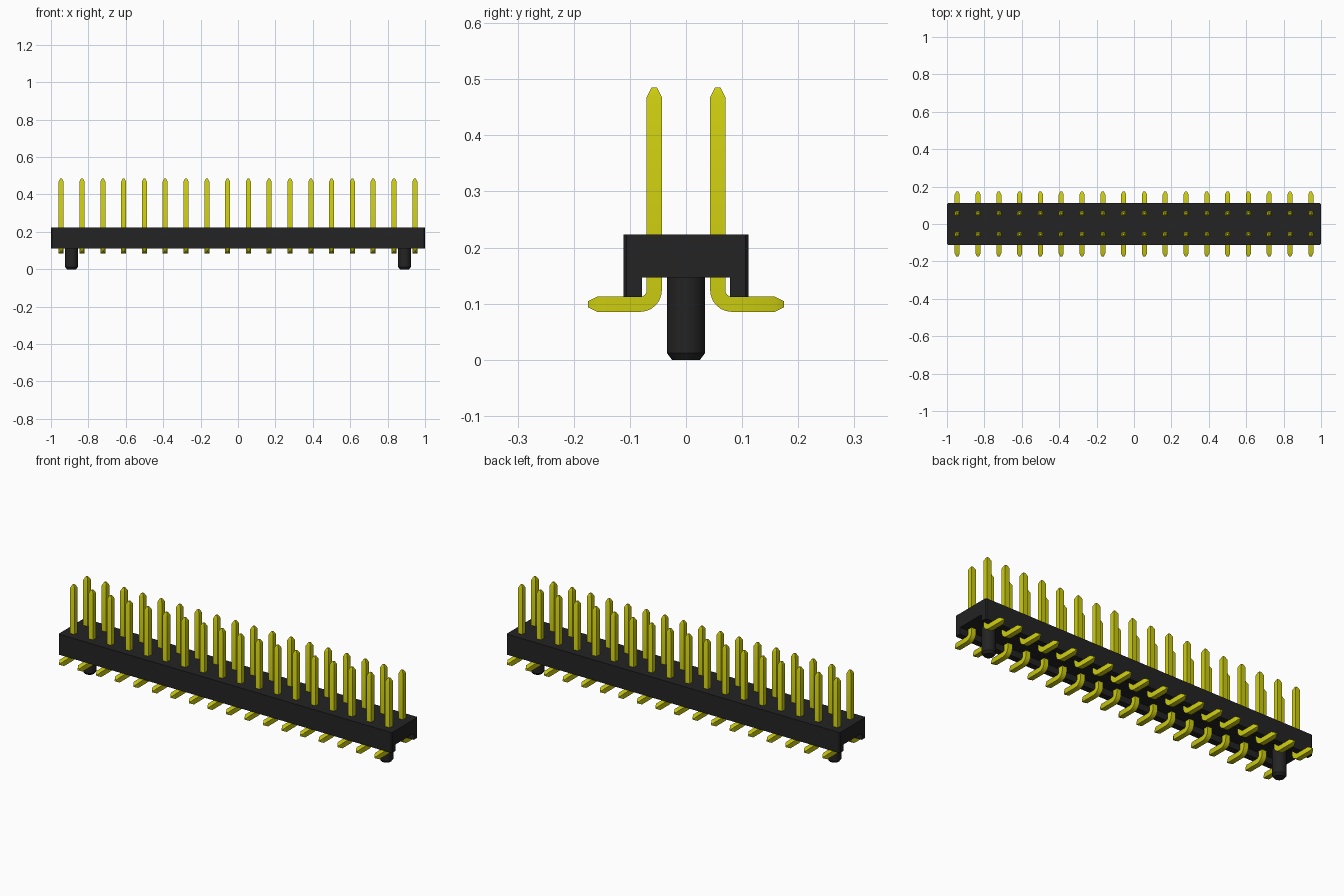
import bpy, bmesh, math
from mathutils import Vector

if "Cube" in bpy.data.objects:
    bpy.data.objects.remove(bpy.data.objects["Cube"], do_unlink=True)


def material(name, rgb):
    m = bpy.data.materials.new(name)
    m.use_nodes = True
    m.diffuse_color = (*rgb, 1)
    bsdf = m.node_tree.nodes["Principled BSDF"]
    bsdf.inputs["Base Color"].default_value = (*rgb, 1)
    return m


BLACK = material("black plastic", (0.017, 0.017, 0.017))
YELLOW = material("yellow metal", (0.6, 0.6, 0.005))


def finish(bm, name, mat, smooth=False):
    bmesh.ops.recalc_face_normals(bm, faces=bm.faces)
    me = bpy.data.meshes.new(name)
    bm.to_mesh(me)
    bm.free()
    me.materials.append(mat)
    ob = bpy.data.objects.new(name, me)
    bpy.context.collection.objects.link(ob)
    if smooth:
        bpy.ops.object.select_all(action="DESELECT")
        ob.select_set(True)
        bpy.context.view_layer.objects.active = ob
        bpy.ops.object.shade_smooth_by_angle(angle=math.radians(35))
    return ob


def loft(bm, rings):
    """Skin a list of closed rings and cap both ends."""
    rings = [[bm.verts.new(p) for p in r] for r in rings]
    n = len(rings[0])
    for a, b in zip(rings, rings[1:]):
        for i in range(n):
            j = (i + 1) % n
            bm.faces.new((a[i], a[j], b[j], b[i]))
    bm.faces.new(rings[0])
    bm.faces.new(rings[-1])


# Housing: a channel section extruded along x, with softened corners
W, INNER, LOW, CEIL, TOP = 0.111, 0.078, 0.112, 0.147, 0.223
section = [(-W, LOW), (-INNER, LOW), (-INNER, CEIL), (INNER, CEIL),
           (INNER, LOW), (W, LOW), (W, TOP), (-W, TOP)]
bm = bmesh.new()
loft(bm, [[(x, y, z) for y, z in section] for x in (-1, 1)])
corners = [e for e in bm.edges
           if all(abs(abs(v.co.y) - W) < 1e-4 for v in e.verts)
           and abs(e.verts[0].co.z - e.verts[1].co.z) > 0.05]
bmesh.ops.bevel(bm, geom=corners, offset=0.005, segments=1, affect="EDGES")
finish(bm, "housing", BLACK)

# Locating pegs with chamfered lower ends
for side, x in (("right", -0.89), ("left", 0.89)):
    bm = bmesh.new()
    loft(bm, [[(x + r * math.cos(t * math.tau / 32), r * math.sin(t * math.tau / 32), z)
               for t in range(32)]
              for r, z in ((0.025, 0), (0.034, 0.012), (0.034, CEIL + 0.005))])
    finish(bm, side + "_peg", BLACK, True)

# Pin path in the y-z plane: (y, z, tangent angle, half thickness)
HALF, TIP, ROW, BEND = 0.0135, 0.005, 0.0565, 0.025
path = [(0.175, 0.099, 0, TIP), (0.158, 0.099, 0, HALF)]
for k in range(7):
    a = k / 6 * math.pi / 2
    path.append((ROW + BEND - BEND * math.sin(a),
                 0.099 + BEND - BEND * math.cos(a), a, HALF))
path += [(ROW, 0.468, math.pi / 2, HALF), (ROW, 0.485, math.pi / 2, TIP)]


def pin_mesh(sign):
    bm = bmesh.new()
    rings = []
    for y, z, a, h in path:
        ny, nz = math.sin(a), math.cos(a)
        rings.append([Vector((u * h, sign * (y + v * h * ny), z + v * h * nz))
                      for u, v in ((-1, -1), (1, -1), (1, 1), (-1, 1))])
    loft(bm, rings)
    return bm


# Two mirrored rows of bent pins
COUNT, PITCH = 18, 0.1112
for row, sign in (("front", -1), ("back", 1)):
    first = finish(pin_mesh(sign), row + "_pin_1", YELLOW, True)
    for i in range(COUNT):
        ob = first
        if i:
            ob = bpy.data.objects.new(f"{row}_pin_{i + 1}", first.data)
            bpy.context.collection.objects.link(ob)
        ob.location.x = (i - (COUNT - 1) / 2) * PITCH
